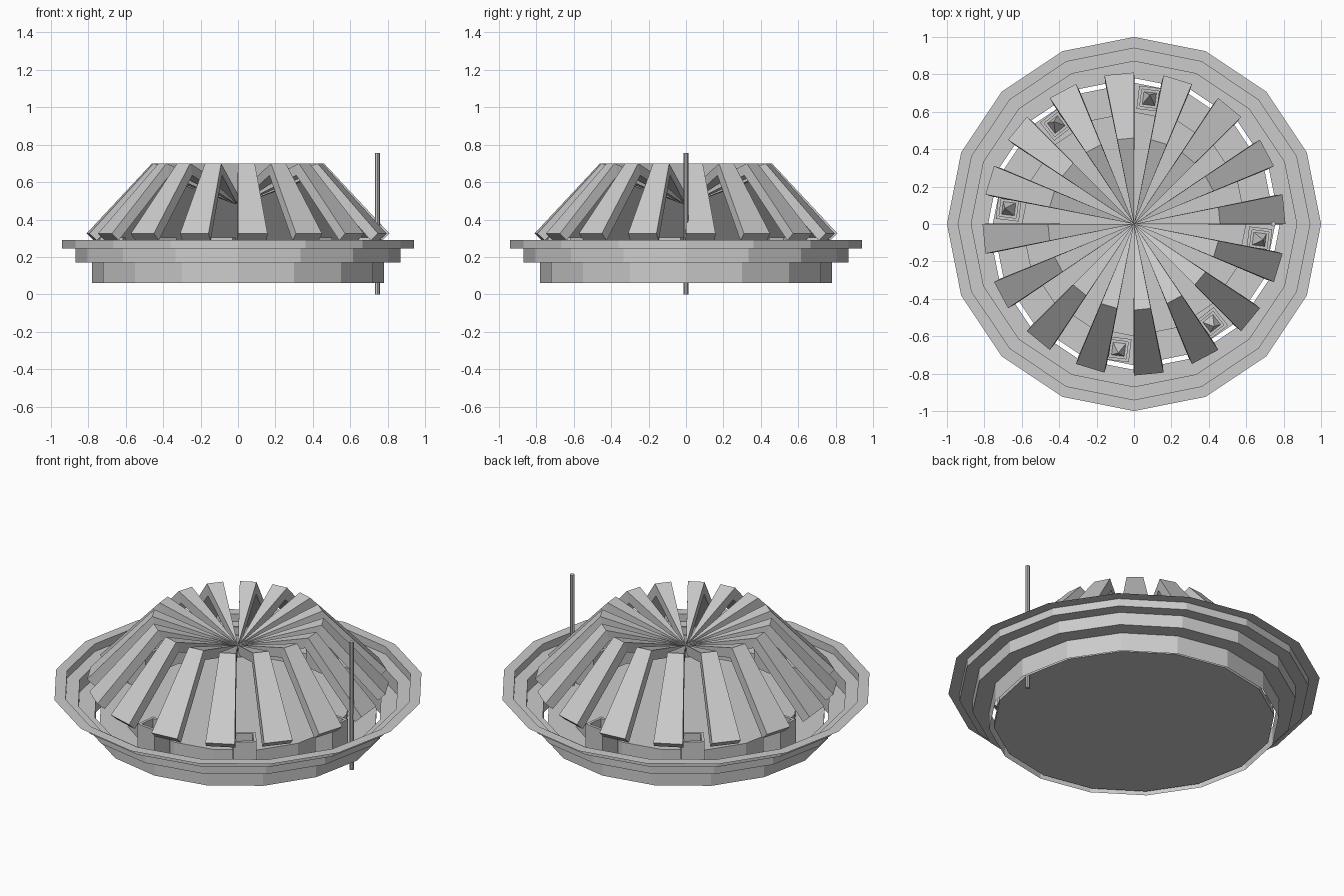
import bpy, math
from mathutils import Matrix

if "Cube" in bpy.data.objects:
    bpy.data.objects.remove(bpy.data.objects["Cube"])


def make_object(name, verts, faces):
    mesh = bpy.data.meshes.new(name)
    mesh.from_pydata(verts, [], faces)
    mesh.update()
    ob = bpy.data.objects.new(name, mesh)
    bpy.context.collection.objects.link(ob)
    return ob


def polar(r, z, deg):
    a = math.radians(deg)
    return (r * math.cos(a), r * math.sin(a), z)


def lathe(name, profile, n=16, cap_start=False):
    """Revolve an (r, z) profile into n flat sides."""
    verts = [polar(r, z, 360 * i / n) for r, z in profile for i in range(n)]
    faces = [(k * n + i, k * n + (i + 1) % n, (k + 1) * n + (i + 1) % n, (k + 1) * n + i)
             for k in range(len(profile) - 1) for i in range(n)]
    if cap_start:
        faces.append(tuple(range(n)))
    return make_object(name, verts, faces)


# Stepped thin outer bowl, open in the middle
lathe("stepped_rim", [(0.78, 0.06), (0.78, 0.17), (0.87, 0.17), (0.87, 0.245),
                      (0.94, 0.245), (0.94, 0.29), (1.0, 0.29)])

# Floor disc with a low raised platform
floor = lathe("floor_disc", [(0.6, 0.19), (0.6, 0.10), (0.755, 0.10), (0.755, 0.07)], cap_start=True)
lathe("floor_underside", [(0.755, 0.07)], cap_start=True)

# Sixteen bent vanes meeting in a sunken centre
verts, faces = [], []
for i in range(16):
    a, b = 22.5 * i, 22.5 * i + 11.25
    n = len(verts)
    verts += [(0, 0, 0.535), polar(0.46, 0.70, a), polar(0.46, 0.70, b),
              polar(0.81, 0.325, a), polar(0.81, 0.325, b)]
    faces += [(n, n + 1, n + 2), (n + 1, n + 3, n + 4, n + 2)]
vanes = make_object("roof_vanes", verts, faces)
mod = vanes.modifiers.new("thickness", 'SOLIDIFY')
mod.thickness = 0.055
mod.offset = -1
mod.use_even_offset = True

# Six open lamp boxes with a small wedge inside
def square(h, z):
    return [(-h, -h, z), (h, -h, z), (h, h, z), (-h, h, z)]


def lamp_box(name, deg):
    loops = [square(0.062, 0.10), square(0.062, 0.305), square(0.046, 0.305), square(0.046, 0.22)]
    v = [p for loop in loops for p in loop]
    f = [(k * 4 + i, k * 4 + (i + 1) % 4, k * 4 + 4 + (i + 1) % 4, k * 4 + 4 + i)
         for k in range(3) for i in range(4)]
    f.append((12, 13, 14, 15))
    n = len(v)
    v += square(0.034, 0.22) + [(0.02, 0, 0.29)]
    f += [(n + i, n + (i + 1) % 4, n + 4) for i in range(4)]
    ob = make_object(name, v, f)
    ob.data.transform(Matrix.Rotation(math.radians(deg), 4, 'Z') @ Matrix.Translation((0.675, 0, 0)))


for k, deg in enumerate((83, 128, 173, 263, 308, 353)):
    lamp_box(f"lamp_box_{k + 1}", deg)

# Upright rod
bpy.ops.mesh.primitive_cylinder_add(vertices=8, radius=0.013, depth=0.755,
                                    location=(0.745, 0, 0.3775))
bpy.context.object.name = "side_rod"
